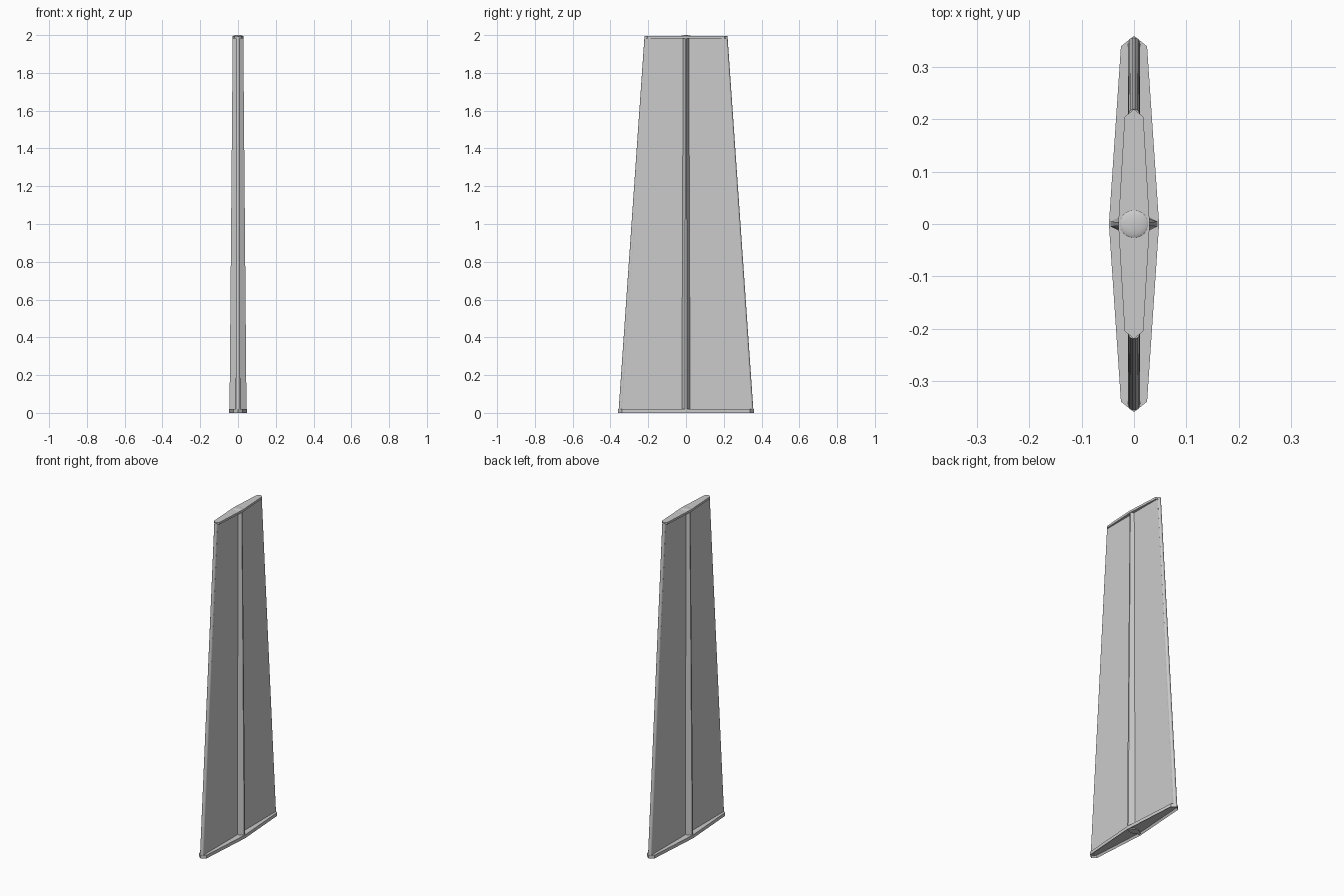
import bpy, bmesh
from mathutils import Vector

if "Cube" in bpy.data.objects:
    bpy.data.objects.remove(bpy.data.objects["Cube"])


def finish(bm, name, smooth=False):
    bmesh.ops.recalc_face_normals(bm, faces=bm.faces)
    me = bpy.data.meshes.new(name)
    bm.to_mesh(me)
    bm.free()
    ob = bpy.data.objects.new(name, me)
    bpy.context.collection.objects.link(ob)
    if smooth:
        bpy.context.view_layer.objects.active = ob
        ob.select_set(True)
        bpy.ops.object.shade_smooth_by_angle()
        ob.select_set(False)
    return ob


def loft(bm, low, high):
    # closed solid between two matching outlines
    a = [bm.verts.new(p) for p in low]
    b = [bm.verts.new(p) for p in high]
    n = len(a)
    bottom = bm.faces.new(a[::-1])
    bm.faces.new(b)
    for i in range(n):
        j = (i + 1) % n
        bm.faces.new((a[i], a[j], b[j], b[i]))
    return bottom


def outline(mid, side, shoulder, tip, z):
    return [(mid, 0, z), (side, shoulder, z), (0, tip, z), (-side, shoulder, z),
            (-mid, 0, z), (-side, -shoulder, z), (0, -tip, z), (side, -shoulder, z)]


# Base plate with a recessed underside
bm = bmesh.new()
under = loft(bm, outline(.048, .025, .34, .36, 0), outline(.048, .025, .34, .36, .02))
bmesh.ops.recalc_face_normals(bm, faces=bm.faces)
bmesh.ops.inset_region(bm, faces=[under], thickness=.008)
bmesh.ops.translate(bm, verts=under.verts, vec=(0, 0, .012))
finish(bm, "base_plate")

# Top plate
bm = bmesh.new()
loft(bm, outline(.03, .018, .205, .22, 1.982), outline(.03, .018, .205, .22, 1.995))
finish(bm, "top_plate")

# Flat tapered panel
bm = bmesh.new()
loft(bm, [(x, y, .015) for x, y in ((.011, -.348), (.011, .348), (-.011, .348), (-.011, -.348))],
     [(x, y, 1.985) for x, y in ((.011, -.212), (.011, .212), (-.011, .212), (-.011, -.212))])
finish(bm, "panel")

# Ridged central spine, tapering upward
bm = bmesh.new()
loft(bm, [(x, y, .006) for x, y in ((.045, -.005), (.045, .005), (.011, .022), (-.011, .022),
                                    (-.045, .005), (-.045, -.005), (-.011, -.022), (.011, -.022))],
     [(x, y, 1.985) for x, y in ((.028, -.003), (.028, .003), (.011, .015), (-.011, .015),
                                 (-.028, .003), (-.028, -.003), (-.011, -.015), (.011, -.015))])
finish(bm, "spine")

# Rounded rails along the two sloping edges
for s, side in ((1, "back"), (-1, "front")):
    a, b = Vector((0, s * .345, .01)), Vector((0, s * .209, 1.99))
    bm = bmesh.new()
    bmesh.ops.create_cone(bm, cap_ends=True, segments=20, radius1=.012, radius2=.011,
                          depth=(b - a).length)
    rot = Vector((0, 0, 1)).rotation_difference(b - a).to_matrix()
    bmesh.ops.rotate(bm, verts=bm.verts, matrix=rot)
    bmesh.ops.translate(bm, verts=bm.verts, vec=(a + b) / 2)
    finish(bm, side + "_edge_rail", True)

# Low dome on the top plate
bm = bmesh.new()
bmesh.ops.create_uvsphere(bm, u_segments=32, v_segments=16, radius=.028)
bmesh.ops.scale(bm, verts=bm.verts, vec=(1.04, 1, .28))
bmesh.ops.translate(bm, verts=bm.verts, vec=(0, 0, 1.99216))
finish(bm, "top_dome", True)
